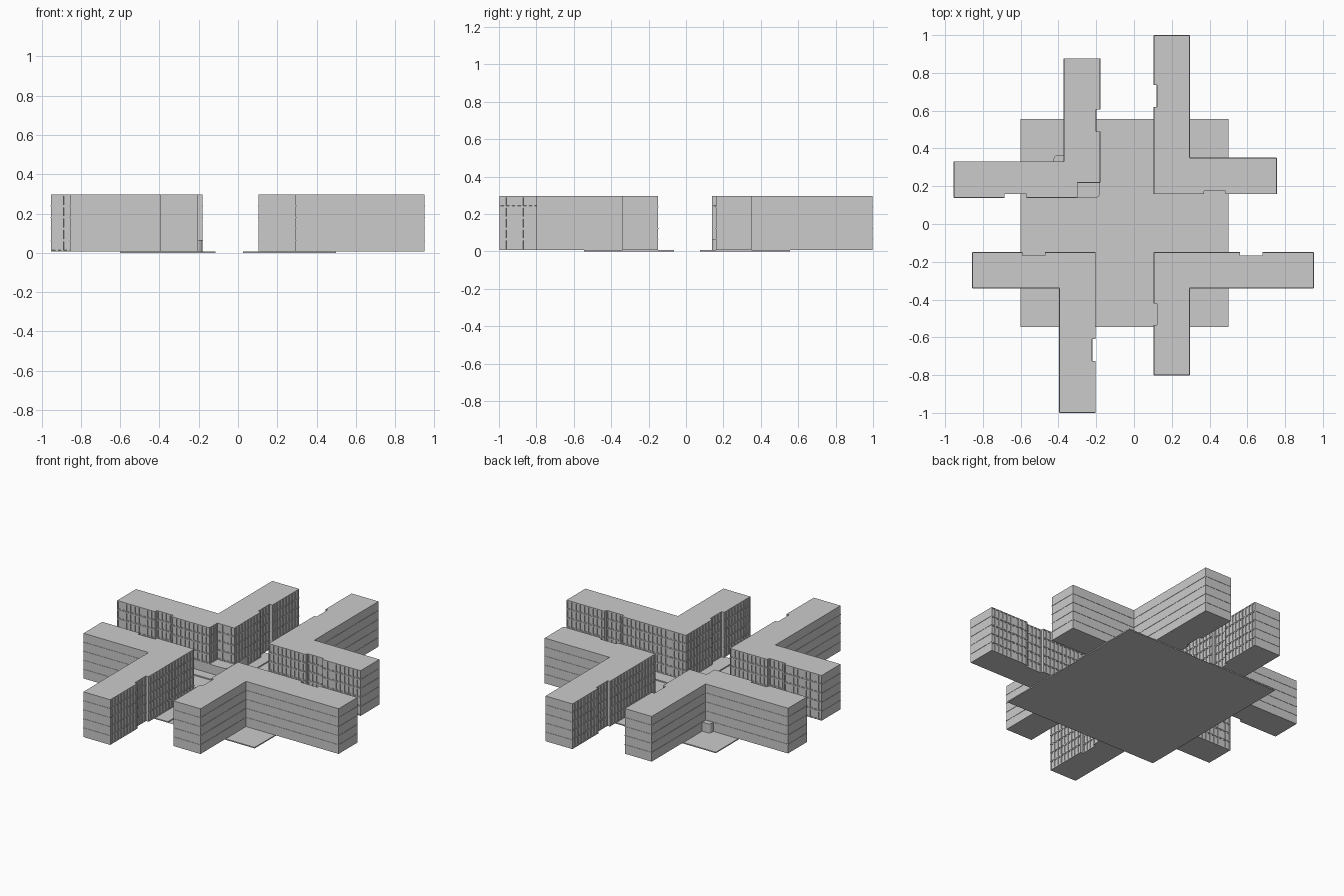
import bpy, bmesh, math
from mathutils import Vector

if "Cube" in bpy.data.objects:
    bpy.data.objects.remove(bpy.data.objects["Cube"])

CURB, TOP, FLOORS, D = 0.007, 0.296, 5, 0.19


def finish(bm, name):
    mesh = bpy.data.meshes.new(name)
    bm.to_mesh(mesh)
    bm.free()
    obj = bpy.data.objects.new(name, mesh)
    bpy.context.collection.objects.link(obj)
    return obj


def rounded_block(name, x0, x1, y0, y1, z0, z1, rounds, bottom=True):
    """Box whose corners (order: SW, SE, NE, NW) have given radii."""
    pts = []
    corners = [(x0, y0, 1, 1), (x1, y0, -1, 1), (x1, y1, -1, -1), (x0, y1, 1, -1)]
    for i, ((cx, cy, dx, dy), r) in enumerate(zip(corners, rounds)):
        if not r:
            pts.append((cx, cy))
            continue
        for k in range(9):
            a = math.pi * (1 + i / 2 + k / 16)
            pts.append((cx + dx * r + r * math.cos(a), cy + dy * r + r * math.sin(a)))
    bm = bmesh.new()
    lo = [bm.verts.new((x, y, z0)) for x, y in pts]
    hi = [bm.verts.new((x, y, z1)) for x, y in pts]
    bm.faces.new(hi)
    if bottom:
        bm.faces.new(lo[::-1])
    n = len(pts)
    for i in range(n):
        j = (i + 1) % n
        bm.faces.new((lo[i], lo[j], hi[j], hi[i]))
    return finish(bm, name)


def band(bm, p, q, z, out, h=0.004):
    """Thin ledge along a wall."""
    n = Vector((q.y - p.y, p.x - q.x)).normalized() * out
    foot = [p, p + n, q + n, q]
    lo = [bm.verts.new((v.x, v.y, z - h / 2)) for v in foot]
    hi = [bm.verts.new((v.x, v.y, z + h / 2)) for v in foot]
    bm.faces.new(lo)
    bm.faces.new(hi[::-1])
    for i in range(3):
        bm.faces.new((lo[i], hi[i], hi[i + 1], lo[i + 1]))


def building(name, corner, sx, sy, lx, ly, nx, ny, depth, cut=None):
    # L-shaped footprint, measured away from the street corner
    start = [(0, cut[1]), cut, (cut[0], 0)] if cut else [(0, 0)]
    local = start + [(nx[0], 0), (nx[0], depth), (nx[1], depth), (nx[1], 0),
                     (lx, 0), (lx, D), (D, D), (D, ly), (0, ly),
                     (0, ny[1]), (depth, ny[1]), (depth, ny[0]), (0, ny[0])]
    if sx * sy < 0:
        local.reverse()
    pts = [Vector((corner[0] + sx * u, corner[1] + sy * v)) for u, v in local]
    bm = bmesh.new()
    bm.faces.new([bm.verts.new((p.x, p.y, TOP)) for p in pts])
    bm.faces.new([bm.verts.new((p.x, p.y, CURB)) for p in pts][::-1])
    windows, ledges = [], bmesh.new()
    fh = (TOP - CURB) / FLOORS
    for i, p in enumerate(pts):
        j = (i + 1) % len(pts)
        q = pts[j]
        length = (q - p).length
        street = min(local[i]) < 0.13 and min(local[j]) < 0.13 and length > 0.05
        bays = max(1, round(length / 0.031)) if street else 1
        for f in range(FLOORS):
            z0, z1 = CURB + f * fh, CURB + (f + 1) * fh
            for b in range(bays):
                a, c = p.lerp(q, b / bays), p.lerp(q, (b + 1) / bays)
                face = bm.faces.new([bm.verts.new(v) for v in (
                    (a.x, a.y, z0), (c.x, c.y, z0), (c.x, c.y, z1), (a.x, a.y, z1))])
                if street:
                    windows.append(face)
            if f and length > 0.05:
                band(ledges, p, q, z0, 0.002)
    bmesh.ops.remove_doubles(bm, verts=bm.verts, dist=1e-5)
    # recessed street windows
    windows = [w for w in windows if w.is_valid]
    bmesh.ops.inset_individual(bm, faces=windows, thickness=0.009, depth=0)
    bmesh.ops.inset_individual(bm, faces=windows, thickness=0.0004, depth=-0.004)
    finish(bm, name)
    finish(ledges, name + "_floor_ledges")


# road surface
bm = bmesh.new()
bm.faces.new([bm.verts.new(v) for v in
              ((-0.6, -0.545, 0), (0.5, -0.545, 0), (0.5, 0.555, 0), (-0.6, 0.555, 0))])
finish(bm, "road")

# raised pavements, rounded at the crossing
R = 0.055
for tag, x0, x1, y0, y1, k in (
        ("north_east", 0.025, 0.5, 0.075, 0.555, 0),
        ("north_west", -0.6, -0.115, 0.075, 0.555, 1),
        ("south_west", -0.6, -0.115, -0.545, -0.065, 2),
        ("south_east", 0.025, 0.5, -0.545, -0.065, 3)):
    rounded_block("pavement_" + tag, x0, x1, y0, y1, 0, CURB,
                  [R if i == k else 0 for i in range(4)], bottom=False)

# four corner apartment blocks
building("block_north_east", (0.105, 0.16), 1, 1, 0.65, 0.838,
         (0.265, 0.38), (0.46, 0.575), 0.016)
building("block_south_east", (0.105, -0.15), 1, -1, 0.845, 0.65,
         (0.455, 0.575), (0.27, 0.385), 0.018)
building("block_south_west", (-0.205, -0.15), -1, -1, 0.65, 0.848,
         (0.265, 0.385), (0.46, 0.575), 0.018)
building("block_north_west", (-0.18, 0.14), -1, 1, 0.773, 0.735,
         (0.39, 0.505), (0.35, 0.465), 0.02, cut=(0.12, 0.08))

# low corner shop under the cut-away corner
rounded_block("corner_shop", -0.425, -0.18, 0.138, 0.365, CURB, 0.065,
              [0.02, 0.025, 0.02, 0.02])
